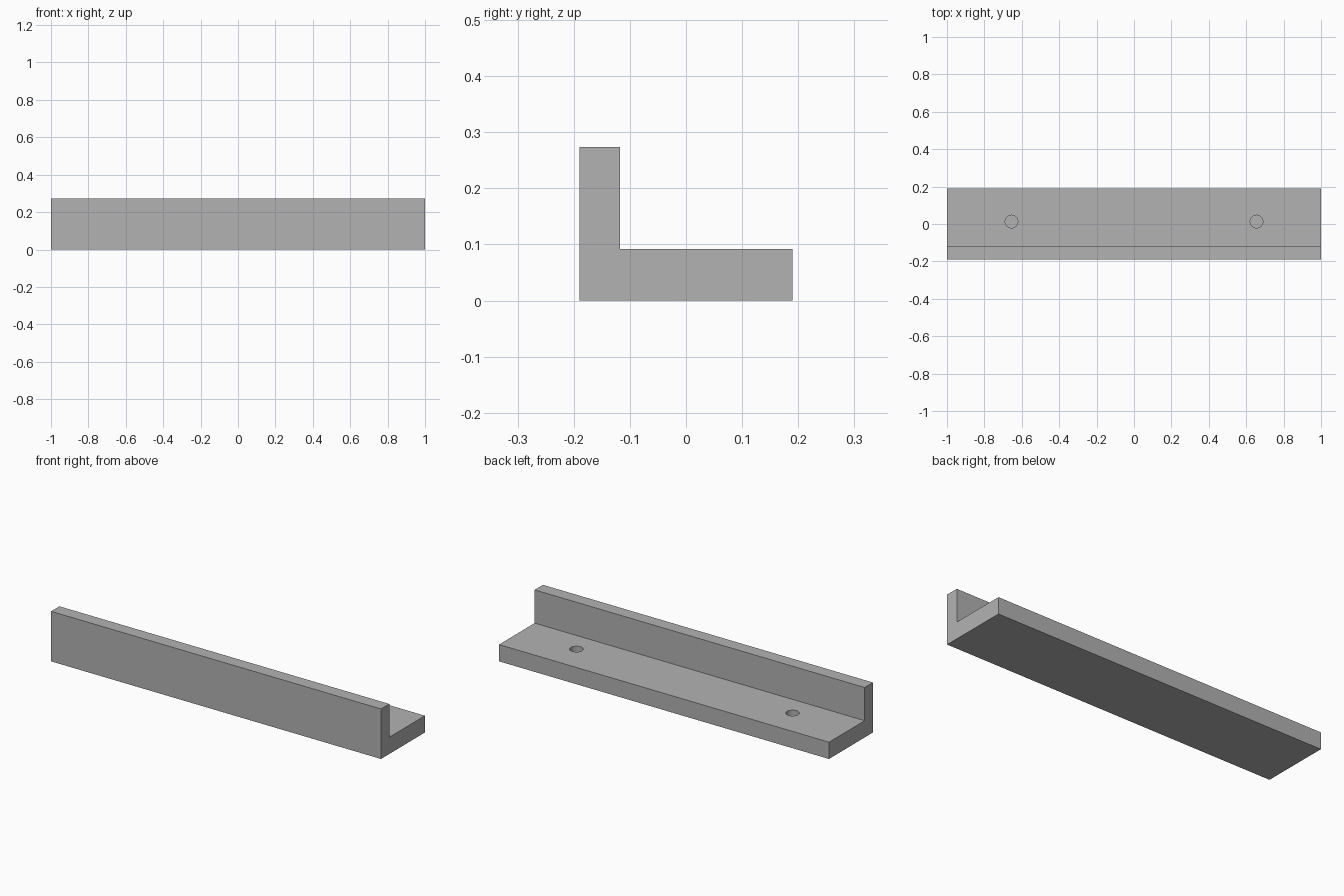
import bpy

cube = bpy.data.objects.get("Cube")
if cube:
    bpy.data.objects.remove(cube, do_unlink=True)

# Single plain grey
grey = bpy.data.materials.new("plain_grey")
grey.use_nodes = True
colour = (0.448, 0.448, 0.448, 1)
grey.diffuse_color = colour
grey.node_tree.nodes["Principled BSDF"].inputs["Base Color"].default_value = colour

LENGTH, BACK, FRONT, STEP = 2.0, 0.19, -0.19, -0.118
BASE_TOP, WALL_TOP = 0.092, 0.274
HOLE_X, HOLE_Y, HOLE_RADIUS, HOLE_DEPTH = 0.655, 0.013, 0.034, 0.06


def bar(name, y0, y1, height):
    """Full-length bar standing on the ground between two depths."""
    bpy.ops.mesh.primitive_cube_add(size=1, location=(0, (y0 + y1) / 2, height / 2))
    ob = bpy.context.object
    ob.name = name
    ob.scale = (LENGTH, y1 - y0, height)
    bpy.ops.object.transform_apply(location=False, rotation=False, scale=True)
    ob.data.materials.append(grey)
    return ob


# Upright wall and flat base
upright = bar("upright_wall", FRONT, STEP, WALL_TOP)
base = bar("base_plate", STEP, BACK, BASE_TOP)

# Blind screw holes in the base
for side, name in ((1, "left_hole_cutter"), (-1, "right_hole_cutter")):
    bpy.ops.mesh.primitive_cylinder_add(
        vertices=32, radius=HOLE_RADIUS, depth=2 * HOLE_DEPTH,
        location=(side * HOLE_X, HOLE_Y, BASE_TOP))
    cutter = bpy.context.object
    cutter.name = name
    cutter.data.materials.append(grey)
    cut = base.modifiers.new(name, "BOOLEAN")
    cut.operation = "DIFFERENCE"
    cut.solver = "EXACT"
    cut.object = cutter
    bpy.ops.object.select_all(action="DESELECT")
    base.select_set(True)
    bpy.context.view_layer.objects.active = base
    bpy.ops.object.modifier_apply(modifier=name)
    bpy.data.objects.remove(cutter, do_unlink=True)

# Smooth hole walls, crisp edges
bpy.ops.object.shade_smooth_by_angle()
